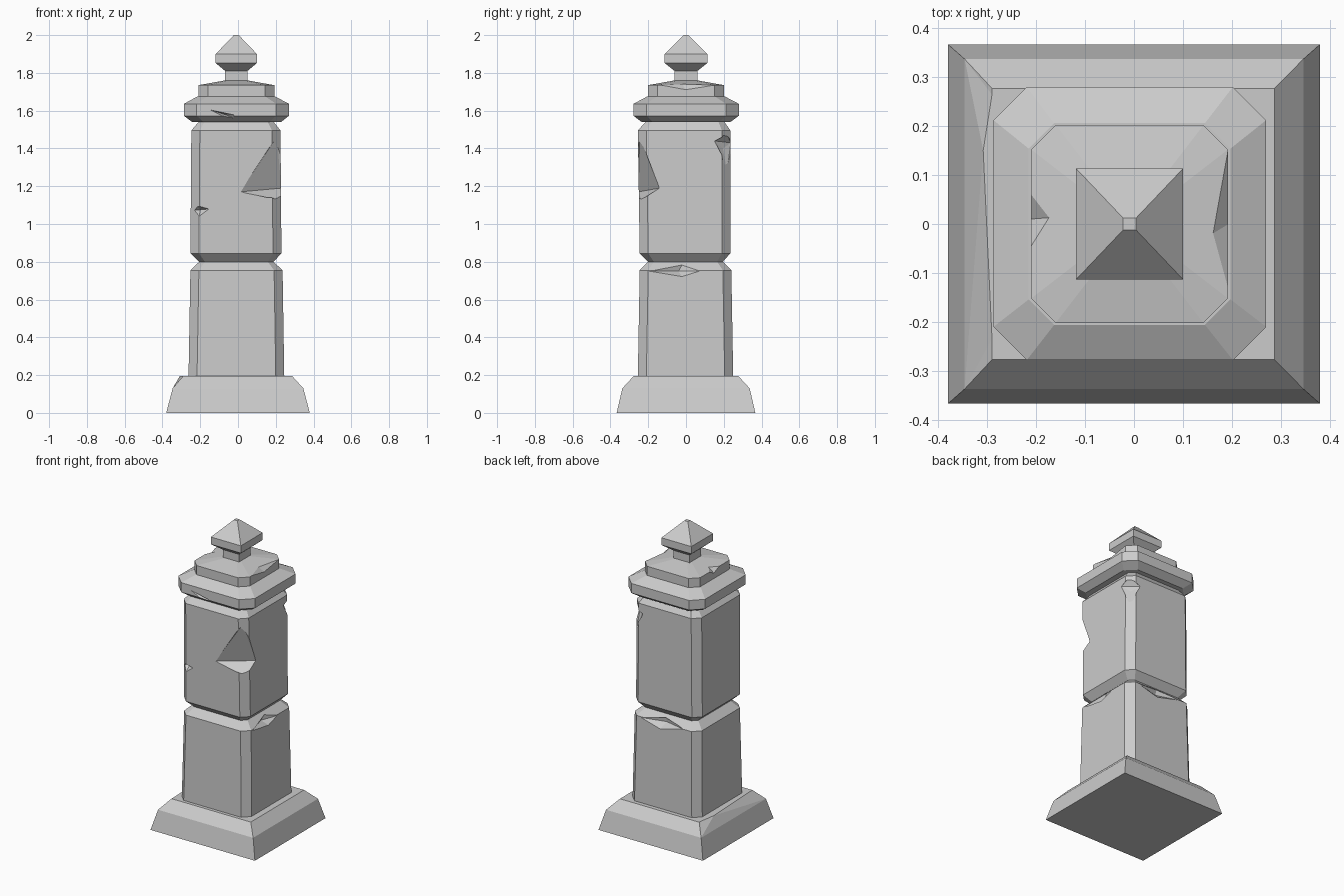
import bpy, bmesh


def make_object(name, bm):
    bmesh.ops.recalc_face_normals(bm, faces=bm.faces)
    mesh = bpy.data.meshes.new(name)
    bm.to_mesh(mesh)
    bm.free()
    obj = bpy.data.objects.new(name, mesh)
    bpy.context.collection.objects.link(obj)
    return obj


def stack(name, rings):
    """Loft rings (z, x0, x1, y0, y1, chamfer); chamfer 0 gives plain corners."""
    bm = bmesh.new()
    loops = []
    for z, x0, x1, y0, y1, c in rings:
        if c:
            pts = [(x0 + c, y0), (x1 - c, y0), (x1, y0 + c), (x1, y1 - c),
                   (x1 - c, y1), (x0 + c, y1), (x0, y1 - c), (x0, y0 + c)]
        else:
            pts = [(x0, y0), (x1, y0), (x1, y1), (x0, y1)]
        loops.append([bm.verts.new((x, y, z)) for x, y in pts])
    for a, b in zip(loops, loops[1:]):
        n = len(a)
        for i in range(n):
            bm.faces.new((a[i], a[(i + 1) % n], b[(i + 1) % n], b[i]))
    bm.faces.new(loops[0][::-1])
    bm.faces.new(loops[-1])
    return make_object(name, bm)


def hull(name, points):
    bm = bmesh.new()
    verts = [bm.verts.new(p) for p in points]
    bmesh.ops.convex_hull(bm, input=verts)
    return make_object(name, bm)


def chip(obj, *points):
    """Knock a sharp hull-shaped chip out of a part."""
    cutter = hull("chip_cutter", points)
    cutter.hide_render = True
    mod = obj.modifiers.new("chip", 'BOOLEAN')
    mod.operation = 'DIFFERENCE'
    mod.solver = 'EXACT'
    mod.object = cutter
    dg = bpy.context.evaluated_depsgraph_get()
    mesh = bpy.data.meshes.new_from_object(obj.evaluated_get(dg))
    obj.modifiers.clear()
    obj.data = mesh
    bpy.data.objects.remove(cutter)


# Square plinth with a slightly bulging left shoulder
stack("plinth", [
    (0, -.38, .38, -.367, .367, 0),
    (.13, -.346, .346, -.337, .337, 0),
    (.195, -.29, .287, -.277, .277, 0)])
hull("plinth_shoulder", [
    (-.288, -.277, .195), (-.308, .15, .195), (-.288, .277, .195),
    (-.346, -.337, .13), (-.346, .337, .13), (-.27, 0, .14)])

# Two-block shaft with a waist groove
shaft = stack("shaft", [
    (.19, -.262, .245, -.255, .25, .045),
    (.755, -.252, .236, -.245, .24, .045),
    (.80, -.205, .188, -.2, .195, .03),
    (.845, -.252, .23, -.245, .235, .045),
    (1.495, -.247, .225, -.255, .235, .045),
    (1.545, -.205, .185, -.21, .2, .03)])
# front right corner break
chip(shaft, (.18, -.2, 1.19), (.01, -.253, 1.17), (.0, -.29, 1.17),
     (.23, -.14, 1.19), (.27, -.14, 1.19), (.21, -.235, 1.13),
     (.205, -.245, 1.46), (.3, -.33, 1.17), (.3, -.33, 1.44))
# small front left nick
chip(shaft, (-.15, -.252, 1.08), (-.22, -.252, 1.10), (-.205, -.25, 1.04),
     (-.2, -.215, 1.075), (-.26, -.3, 1.07), (-.27, -.235, 1.07))
# back right corner break
chip(shaft, (.19, .195, 1.40), (.225, .15, 1.44), (.15, .237, 1.43),
     (.212, .217, 1.28), (.215, .215, 1.48), (.3, .3, 1.44), (.29, .29, 1.33))
# chips along the top edge of the lower block
chip(shaft, (.195, -.04, .75), (.238, -.2, .75), (.24, .08, .75),
     (.239, -.02, .72), (.2, -.02, .785), (.3, -.05, .75))
chip(shaft, (0, .2, .75), (.17, .243, .75), (-.16, .243, .755),
     (.02, .243, .71), (0, .205, .785), (0, .3, .75))

# Wide cap slab
cap = stack("cap_slab", [
    (1.54, -.243, .228, -.235, .235, .06),
    (1.573, -.287, .27, -.278, .28, .068),
    (1.636, -.287, .27, -.278, .28, .068),
    (1.675, -.215, .197, -.206, .206, .052)])
chip(cap, (-.15, -.28, 1.605), (-.02, -.28, 1.578), (-.08, -.28, 1.57),
     (-.02, -.262, 1.56), (-.07, -.245, 1.58), (-.08, -.32, 1.58))

# Upper cap tier with a low pyramid top
tier = stack("cap_tier", [
    (1.665, -.21, .192, -.202, .202, .05),
    (1.735, -.21, .192, -.202, .202, .05),
    (1.76, -.07, .052, -.062, .062, .018)])
chip(tier, (-.173, .013, 1.742), (-.21, -.045, 1.735), (-.21, .06, 1.735),
     (-.211, .01, 1.71), (-.25, .01, 1.73), (-.22, .01, 1.76))
chip(tier, (.16, -.02, 1.742), (.192, -.13, 1.735), (.192, .15, 1.735),
     (.193, 0, 1.71), (.25, 0, 1.73), (.2, 0, 1.76))

# Neck and pointed finial
stack("finial_neck", [
    (1.745, -.068, .05, -.06, .06, 0),
    (1.815, -.068, .05, -.06, .06, 0)])
stack("finial", [
    (1.81, -.068, .05, -.06, .06, 0),
    (1.852, -.118, .1, -.113, .113, 0),
    (1.9, -.118, .1, -.113, .113, 0),
    (2.0, -.022, .004, -.012, .012, 0)])
